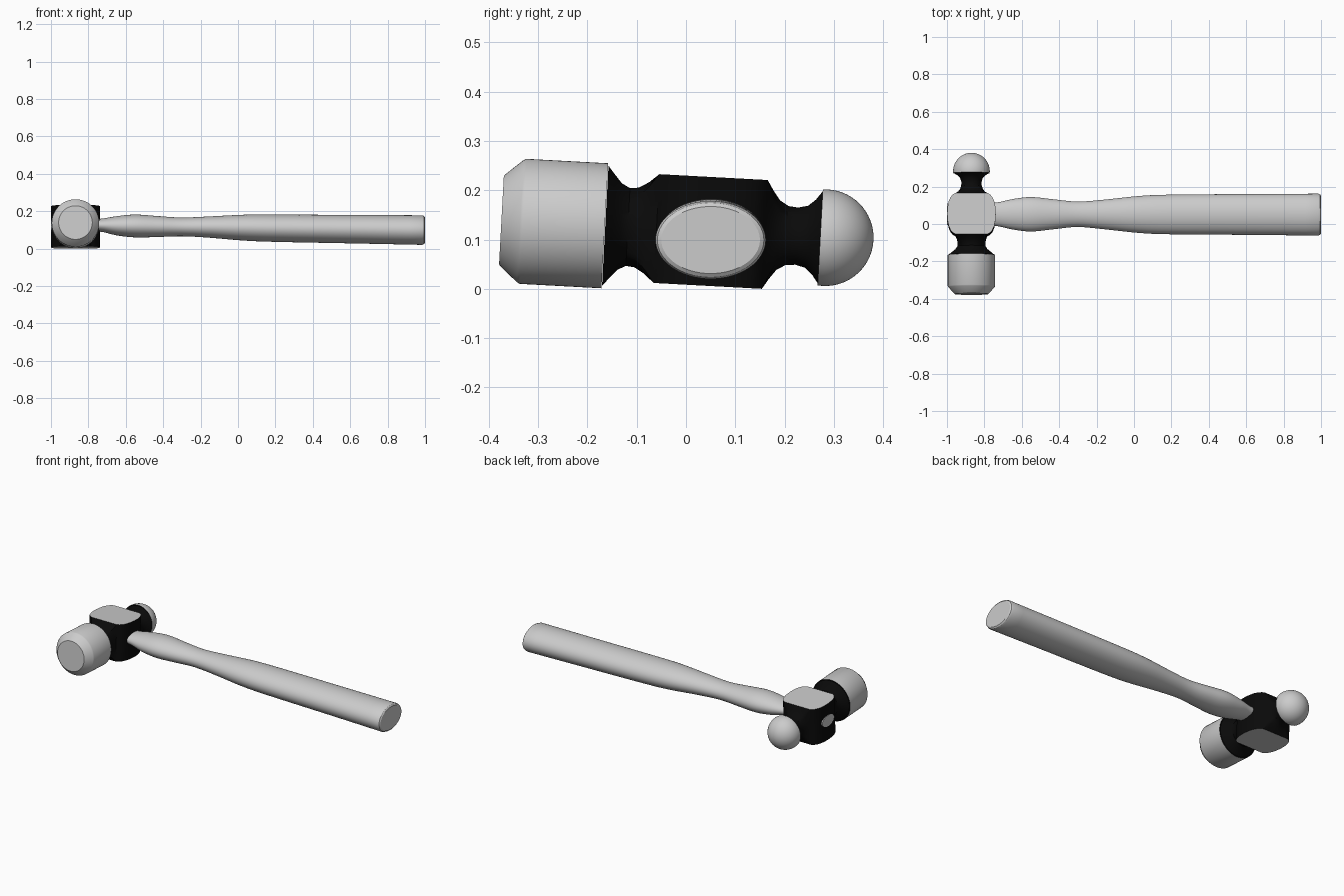
import bpy, bmesh, math
from mathutils import Vector

if "Cube" in bpy.data.objects:
    bpy.data.objects.remove(bpy.data.objects["Cube"])

TILT = -0.054                       # the head leans slightly about x
HEAD_POS = (-0.869, 0.0, 0.119)
SEG = 64


def material(name, v):
    m = bpy.data.materials.new(name)
    m.diffuse_color = (v, v, v, 1)
    m.use_nodes = True
    m.node_tree.nodes["Principled BSDF"].inputs["Base Color"].default_value = m.diffuse_color
    return m


GREY = material("light grey", 0.6)
BLACK = material("black", 0.003)


def smooth_rings(rings, steps=4):
    """Catmull-Rom interpolation of a list of ring tuples."""
    out = []
    n = len(rings)
    for i in range(n - 1):
        p = [Vector(rings[max(0, min(n - 1, j))]) for j in range(i - 1, i + 3)]
        for s in range(steps):
            t = s / steps
            out.append(tuple(0.5 * (2 * b + (c - a) * t + (2 * a - 5 * b + 4 * c - d) * t * t
                             + (3 * b - a - 3 * c + d) * t ** 3) for a, b, c, d in zip(*p)))
    return out + [rings[-1]]


def loft(name, rings, axis, mats, rule=None, loc=(0, 0, 0), rot=0):
    """Skin rings (t, cu, cv, ru, rv, k); k blends round (0) to square (1)."""
    bm = bmesh.new()
    loops = []
    for t, cu, cv, ru, rv, k in rings:
        loop = []
        for i in range(SEG):
            a = 2 * math.pi * i / SEG
            c, s = math.cos(a), math.sin(a)
            f = 1 - k + k / max(abs(c), abs(s))
            u, v = cu + ru * c * f, cv + rv * s * f
            loop.append(bm.verts.new((t, u, v) if axis == "x" else (u, t, v)))
        loops.append(loop)
    for a, b in zip(loops, loops[1:]):
        for i in range(SEG):
            j = (i + 1) % SEG
            bm.faces.new((a[i], a[j], b[j], b[i]))
    bm.faces.new(loops[0])
    bm.faces.new(loops[-1])
    bmesh.ops.recalc_face_normals(bm, faces=bm.faces)
    bm.normal_update()
    if rule:
        for f in bm.faces:
            f.material_index = rule(f)
    me = bpy.data.meshes.new(name)
    bm.to_mesh(me)
    bm.free()
    for m in mats:
        me.materials.append(m)
    ob = bpy.data.objects.new(name, me)
    bpy.context.collection.objects.link(ob)
    ob.location = loc
    ob.rotation_euler.x = rot
    bpy.ops.object.select_all(action="DESELECT")
    ob.select_set(True)
    bpy.context.view_layer.objects.active = ob
    bpy.ops.object.shade_smooth_by_angle(angle=math.radians(32))
    return ob


def round_rings(profile):
    return [(t, 0, 0, r, r, 0) for t, r in profile]


HEAD = dict(axis="y", loc=HEAD_POS, rot=TILT)

# striking face: chamfered cylinder, black on the back
loft("striking_face", round_rings([(-0.375, 0.09), (-0.368, 0.097), (-0.337, 0.124),
     (-0.331, 0.127), (-0.165, 0.127)]), mats=[GREY, BLACK],
     rule=lambda f: 1 if f.normal.y > 0.9 else 0, **HEAD)

# body: two necks and a square eye block bulging sideways, grey top and bottom
H = 0.1105
neck_front = [(-0.164, .122, .122, 0), (-0.15, .105, .105, 0), (-0.135, .086, .088, 0),
              (-0.118, .075, .079, 0), (-0.10, .074, .081, .25), (-0.08, .079, .093, .65)]
bulge = [(-0.11, .086), (-0.102, .1), (-0.088, .112), (-0.065, .122), (-0.035, .128), (0, .13)]
block = [(0.05 + y, x, H, 1) for y, x in bulge + [(-y, x) for y, x in bulge[-2::-1]]]
neck_back = [(0.173, .072, .09, .65), (0.187, .061, .071, .25), (0.205, .055, .06, 0),
             (0.225, .054, .058, 0), (0.245, .06, .063, 0), (0.26, .074, .076, 0),
             (0.273, .094, .094, 0)]
loft("head_body", [(t, 0, 0, x, z, k) for t, x, z, k in neck_front + block + neck_back],
     mats=[BLACK, GREY],
     rule=lambda f: int(abs(f.normal.z) > 0.99 and abs(f.calc_center_median().z) > H - 0.001),
     **HEAD)

# ball end: dome with a flat black back
C, R = 0.283, 0.098
angles = [math.radians(-6 + 95 * i / 16) for i in range(17)]
loft("ball_end", round_rings([(C + R * math.sin(a), max(R * math.cos(a), 0.001)) for a in angles]),
     mats=[GREY, BLACK], rule=lambda f: 1 if f.normal.y < -0.9 else 0, **HEAD)

# handle: oval section, waisted, passing through the eye
main = smooth_rings([(-1.0, .052, .122, .058, .034, 0), (-0.85, .052, .124, .058, .033, 0),
                     (-0.74, .052, .125, .062, .034, 0), (-0.65, .052, .122, .081, .051, 0),
                     (-0.55, .052, .121, .092, .061, 0), (-0.43, .052, .118, .080, .056, 0),
                     (-0.3, .052, .116, .068, .050, 0), (-0.15, .051, .115, .080, .057, 0),
                     (0.03, .051, .112, .099, .069, 0), (0.2, .051, .109, .106, .073, 0),
                     (0.6, .051, .104, .109, .076, 0), (0.985, .050, .099, .112, .079, 0)])
loft("handle", main + [(0.995, .05, .099, .108, .075, 0), (1.0, .05, .099, .1, .068, 0)],
     axis="x", mats=[GREY])
